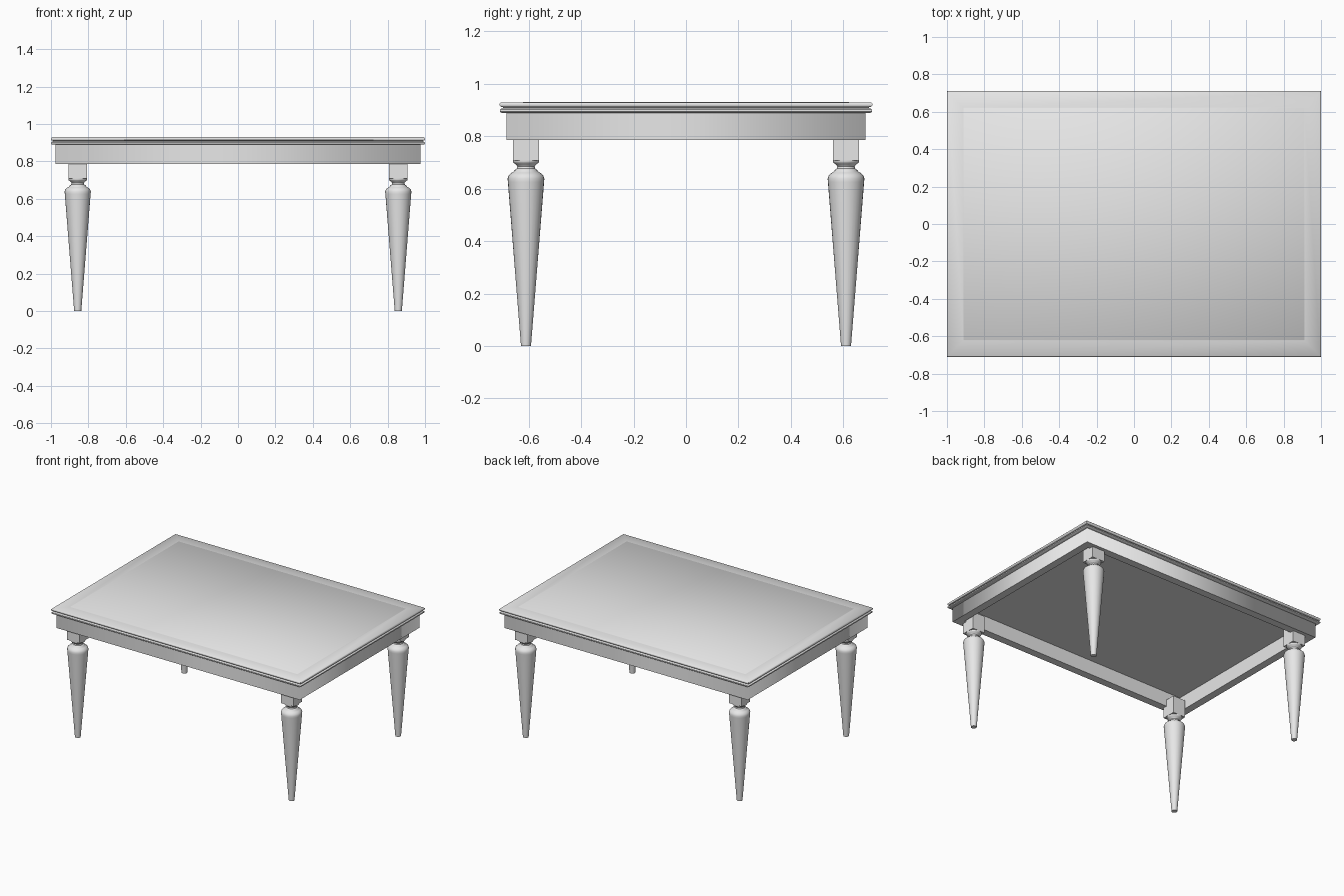
import bpy
import bmesh
import math

if "Cube" in bpy.data.objects:
    bpy.data.objects.remove(bpy.data.objects["Cube"], do_unlink=True)

HALF_X, HALF_Y = 1.0, 0.71
LEG_X, LEG_Y = 0.857, 0.61

grey = bpy.data.materials.new("plain grey")
grey.use_nodes = True
grey.diffuse_color = (0.8, 0.8, 0.8, 1)
grey.node_tree.nodes["Principled BSDF"].inputs["Base Color"].default_value = (0.8, 0.8, 0.8, 1)


def finish(bm, name):
    bmesh.ops.recalc_face_normals(bm, faces=bm.faces)
    mesh = bpy.data.meshes.new(name)
    bm.to_mesh(mesh)
    bm.free()
    mesh.materials.append(grey)
    obj = bpy.data.objects.new(name, mesh)
    bpy.context.collection.objects.link(obj)
    return obj


def smooth(obj, degrees):
    bpy.ops.object.select_all(action="DESELECT")
    obj.select_set(True)
    bpy.context.view_layer.objects.active = obj
    bpy.ops.object.shade_smooth_by_angle(angle=math.radians(degrees))


def bridge(bm, loop_a, loop_b):
    n = len(loop_a)
    return [bm.faces.new((loop_a[i], loop_a[(i + 1) % n], loop_b[(i + 1) % n], loop_b[i]))
            for i in range(n)]


def rect_loops(bm, profile):
    """One rectangular loop for each (inset, height) of the profile."""
    return [[bm.verts.new((sx * (HALF_X - d), sy * (HALF_Y - d), z))
             for sx, sy in ((-1, -1), (1, -1), (1, 1), (-1, 1))] for d, z in profile]


# Table top: two rounded mouldings with a groove, and a barely raised panel
top_profile = [(0.025, 0.889), (0.006, 0.889), (0.001, 0.893), (0.001, 0.901),
               (0.006, 0.905), (0.012, 0.907), (0.012, 0.91), (0.004, 0.912),
               (0, 0.916), (0, 0.924), (0.005, 0.929), (0.088, 0.929), (0.09, 0.931)]
bm = bmesh.new()
loops = rect_loops(bm, top_profile)
for a, b in zip(loops, loops[1:]):
    bridge(bm, a, b)
bm.faces.new(loops[0])
bm.faces.new(loops[-1])
smooth(finish(bm, "table_top"), 50)

# Apron: hollow frame whose outer faces shade softly around the corners
bm = bmesh.new()
loops = rect_loops(bm, [(0.025, 0.892), (0.025, 0.785), (0.08, 0.785), (0.08, 0.892)])
outer = bridge(bm, loops[0], loops[1])
for i in range(1, 4):
    bridge(bm, loops[i], loops[(i + 1) % 4])
for face in outer:
    face.smooth = True
for edge in bm.edges:
    edge.smooth = all(f in outer for f in edge.link_faces)
finish(bm, "apron")

# Turned leg profile as (radius, height), from the foot up
leg_profile = [(0.019, 0), (0.069, 0.625), (0.07, 0.638), (0.066, 0.65), (0.055, 0.66),
               (0.046, 0.665), (0.044, 0.67), (0.035, 0.676), (0.033, 0.684),
               (0.038, 0.692), (0.048, 0.698), (0.05, 0.702), (0.05, 0.71)]
SIDES = 28


def make_leg(name, x, y):
    bm = bmesh.new()
    rings = [[bm.verts.new((x + r * math.cos(math.tau * k / SIDES),
                            y + r * math.sin(math.tau * k / SIDES), z))
              for k in range(SIDES)] for r, z in leg_profile]
    for a, b in zip(rings, rings[1:]):
        bridge(bm, a, b)
    bm.faces.new(rings[0])
    bm.faces.new(rings[-1])
    smooth(finish(bm, name + "_leg"), 40)


def make_block(name, x, y):
    bm = bmesh.new()
    bmesh.ops.create_cube(bm, size=1)
    bmesh.ops.scale(bm, vec=(0.1, 0.1, 0.125), verts=bm.verts)
    bmesh.ops.translate(bm, vec=(x, y, 0.7705), verts=bm.verts)
    finish(bm, name + "_leg_block")


# Four legs, each with a square block fixed into the apron
for side, sx in (("left", 1), ("right", -1)):
    for end, sy in (("front", -1), ("back", 1)):
        make_leg(end + "_" + side, sx * LEG_X, sy * LEG_Y)
        make_block(end + "_" + side, sx * LEG_X, sy * LEG_Y)
